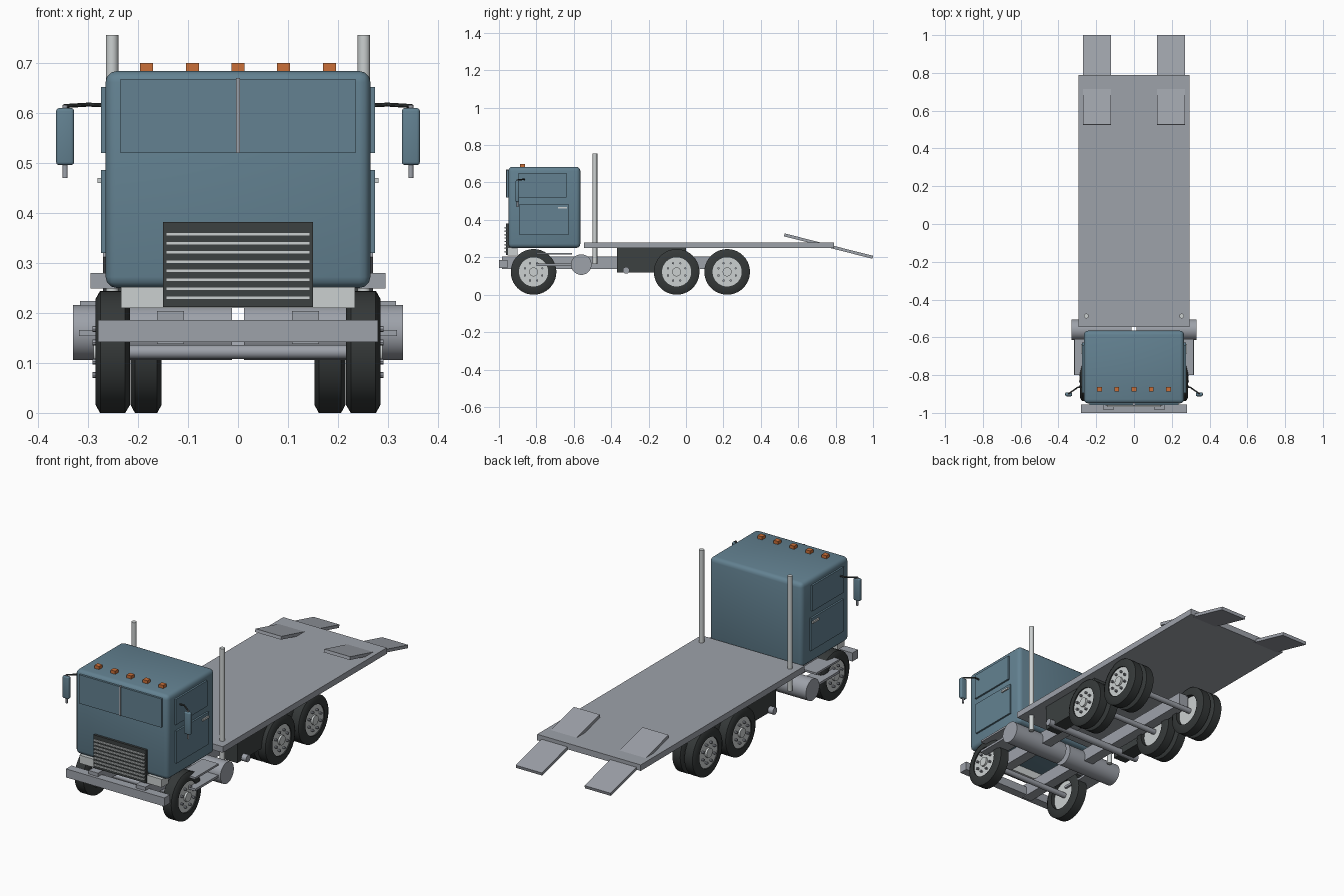
import bpy, math
from mathutils import Vector

if "Cube" in bpy.data.objects:
    bpy.data.objects.remove(bpy.data.objects["Cube"])


def material(name, rgb):
    m = bpy.data.materials.new(name)
    m.diffuse_color = (*rgb, 1)
    m.use_nodes = True
    m.node_tree.nodes["Principled BSDF"].inputs["Base Color"].default_value = m.diffuse_color
    return m


BLUE = material("cab blue", (0.125, 0.222, 0.285))
GREY = material("frame grey", (0.34, 0.36, 0.40))
LIGHT = material("light metal", (0.60, 0.63, 0.63))
DARK = material("grille dark", (0.045, 0.052, 0.052))
RUBBER = material("tyre rubber", (0.035, 0.040, 0.040))
ORANGE = material("marker orange", (0.60, 0.16, 0.04))


def finish(ob, name, mat, bevel=0, segments=3, smooth=False):
    ob.name = name
    ob.data.materials.append(mat)
    if bevel:
        mod = ob.modifiers.new("bevel", 'BEVEL')
        mod.width, mod.segments = bevel, segments
        bpy.ops.object.modifier_apply(modifier="bevel")
    if smooth or bevel:
        bpy.ops.object.shade_smooth_by_angle(angle=math.radians(35))
    return ob


def box(name, x, y, z, mat, bevel=0):
    """Box from (min, max) ranges on each axis."""
    bpy.ops.mesh.primitive_cube_add(size=1)
    ob = bpy.context.object
    for v in ob.data.vertices:
        v.co = [r[0] if c < 0 else r[1] for c, r in zip(v.co, (x, y, z))]
    return finish(ob, name, mat, bevel)


def rod(name, a, b, r, mat, sides=24):
    """Cylinder between two points."""
    a, b = Vector(a), Vector(b)
    d = b - a
    bpy.ops.mesh.primitive_cylinder_add(vertices=sides, radius=r, depth=d.length, location=(a + b) / 2)
    ob = bpy.context.object
    ob.rotation_euler = d.to_track_quat('Z', 'Y').to_euler()
    return finish(ob, name, mat, smooth=True)


def lathe(name, profile, x, y, z, mat, sides=40):
    """Revolve closed (axial, radius) profile around the x axis."""
    n = len(profile)
    verts, faces = [], []
    for i in range(sides):
        t = 2 * math.pi * i / sides
        verts += [(px, r * math.cos(t), r * math.sin(t)) for px, r in profile]
        j = (i + 1) % sides
        faces += [(i * n + k, i * n + (k + 1) % n, j * n + (k + 1) % n, j * n + k) for k in range(n)]
    me = bpy.data.meshes.new(name)
    me.from_pydata(verts, [], faces)
    ob = bpy.data.objects.new(name, me)
    bpy.context.collection.objects.link(ob)
    bpy.ops.object.select_all(action='DESELECT')
    bpy.context.view_layer.objects.active = ob
    ob.select_set(True)
    bpy.ops.object.mode_set(mode='EDIT')
    bpy.ops.mesh.select_all(action='SELECT')
    bpy.ops.mesh.normals_make_consistent(inside=False)
    bpy.ops.object.mode_set(mode='OBJECT')
    ob.location = (x, y, z)
    return finish(ob, name, mat, smooth=True)


def span(s, a, b):
    """Range a..b on side s of the centre plane."""
    return tuple(sorted((s * a, s * b)))


R = 0.122


def wheel(name, s, inner, outer, y, bolts):
    w, mid = (outer - inner) / 2, s * (inner + outer) / 2
    tyre = [(-w, 0.078), (-w, 0.106), (-w * 0.72, R), (w * 0.72, R), (w, 0.106), (w, 0.078)]
    lathe(name + "_tyre", tyre, mid, y, R, RUBBER)
    rod(name + "_rim", (s * (inner + 0.02), y, R), (s * (outer - 0.006), y, R), 0.079, LIGHT, 40)
    if bolts:
        rod(name + "_hub", (s * (outer - 0.01), y, R), (s * (outer + 0.004), y, R), 0.024, LIGHT)
        for k in range(8):
            t = math.tau * (k + 0.5) / 8
            py, pz = y + 0.05 * math.cos(t), R + 0.05 * math.sin(t)
            rod(name + "_bolt", (s * (outer - 0.01), py, pz), (s * (outer + 0.006), py, pz), 0.006, GREY, 8)


# Cab shell, windscreen and divider
box("cab", (-0.265, 0.265), (-0.95, -0.565), (0.25, 0.684), BLUE, 0.022)
box("windscreen", (-0.235, 0.235), (-0.959, -0.945), (0.52, 0.668), BLUE)
box("windscreen_divider", (-0.004, 0.004), (-0.963, -0.945), (0.52, 0.67), GREY)

# Grille with bars, and the lower nose panel
box("grille", (-0.15, 0.15), (-0.962, -0.93), (0.212, 0.382), DARK)
for i in range(8):
    z = 0.23 + i * 0.0182
    box("grille_bar", (-0.144, 0.144), (-0.97, -0.955), (z - 0.0035, z + 0.0035), LIGHT)
box("nose_panel", (-0.234, 0.234), (-0.955, -0.90), (0.21, 0.252), LIGHT)

# Roof marker lamps
for i in range(-2, 3):
    x = i * 0.0915
    box("marker_lamp", (x - 0.013, x + 0.013), (-0.888, -0.862), (0.675, 0.70), ORANGE)

# Bumper and cargo deck
box("bumper", (-0.28, 0.28), (-1.0, -0.955), (0.142, 0.186), GREY)
box("deck", (-0.295, 0.295), (-0.545, 0.79), (0.249, 0.28), GREY)

# Axles and the cross shaft ahead of the rear wheels
for y in (-0.815, -0.05, 0.22):
    rod("axle", (-0.24, y, R), (0.24, y, R), 0.014, GREY)
rod("cross_shaft", (-0.283, -0.32, 0.13), (0.283, -0.32, 0.13), 0.018, GREY)

for s in (-1, 1):
    # Door panel, side window and handle
    box("side_window", span(s, 0.26, 0.274), (-0.895, -0.64), (0.52, 0.652), BLUE)
    box("door_panel", span(s, 0.26, 0.274), (-0.89, -0.627), (0.32, 0.486), BLUE)
    box("door_handle", span(s, 0.27, 0.281), (-0.685, -0.635), (0.46, 0.47), LIGHT)

    # Mirror on its bent arm
    rod("mirror_arm", (s * 0.26, -0.865, 0.615), (s * 0.30, -0.865, 0.617), 0.004, DARK, 10)
    rod("mirror_arm_outer", (s * 0.298, -0.865, 0.617), (s * 0.348, -0.9, 0.614), 0.004, DARK, 10)
    rod("mirror_post", (s * 0.346, -0.9, 0.47), (s * 0.346, -0.9, 0.616), 0.005, GREY, 12)
    box("mirror", span(s, 0.328, 0.364), (-0.912, -0.892), (0.496, 0.61), BLUE, 0.006)

    # Frame rail, fuel tank, exhaust stack and storage box
    box("frame_rail", span(s, 0.108, 0.162), (-0.985, 0.22), (0.138, 0.204), GREY)
    rod("fuel_tank", (s * 0.012, -0.56, 0.161), (s * 0.33, -0.56, 0.161), 0.055, GREY, 40)
    rod("exhaust_stack", (s * 0.252, -0.487, 0.165), (s * 0.252, -0.487, 0.756), 0.0125, LIGHT)
    box("storage_box", span(s, 0.18, 0.255), (-0.37, 0.0), (0.118, 0.25), DARK)

    # Cab steps
    box("upper_step", span(s, 0.225, 0.316), (-0.80, -0.61), (0.214, 0.224), GREY)
    box("lower_step", span(s, 0.225, 0.318), (-0.80, -0.60), (0.154, 0.166), GREY)

    # Loading ramp, tilted through the deck edge
    ramp = box("ramp", span(s, 0.122, 0.27), (-0.244, 0.244), (-0.008, 0.008), GREY)
    ramp.location = (0, 0.762, 0.26)
    ramp.rotation_euler = (math.radians(-14.2), 0, 0)

    # Wheels: single at the front, doubled at the rear
    wheel("front_wheel", s, 0.216, 0.285, -0.815, True)
    for y in (-0.05, 0.22):
        wheel("rear_outer_wheel", s, 0.222, 0.285, y, True)
        wheel("rear_inner_wheel", s, 0.153, 0.215, y, False)
